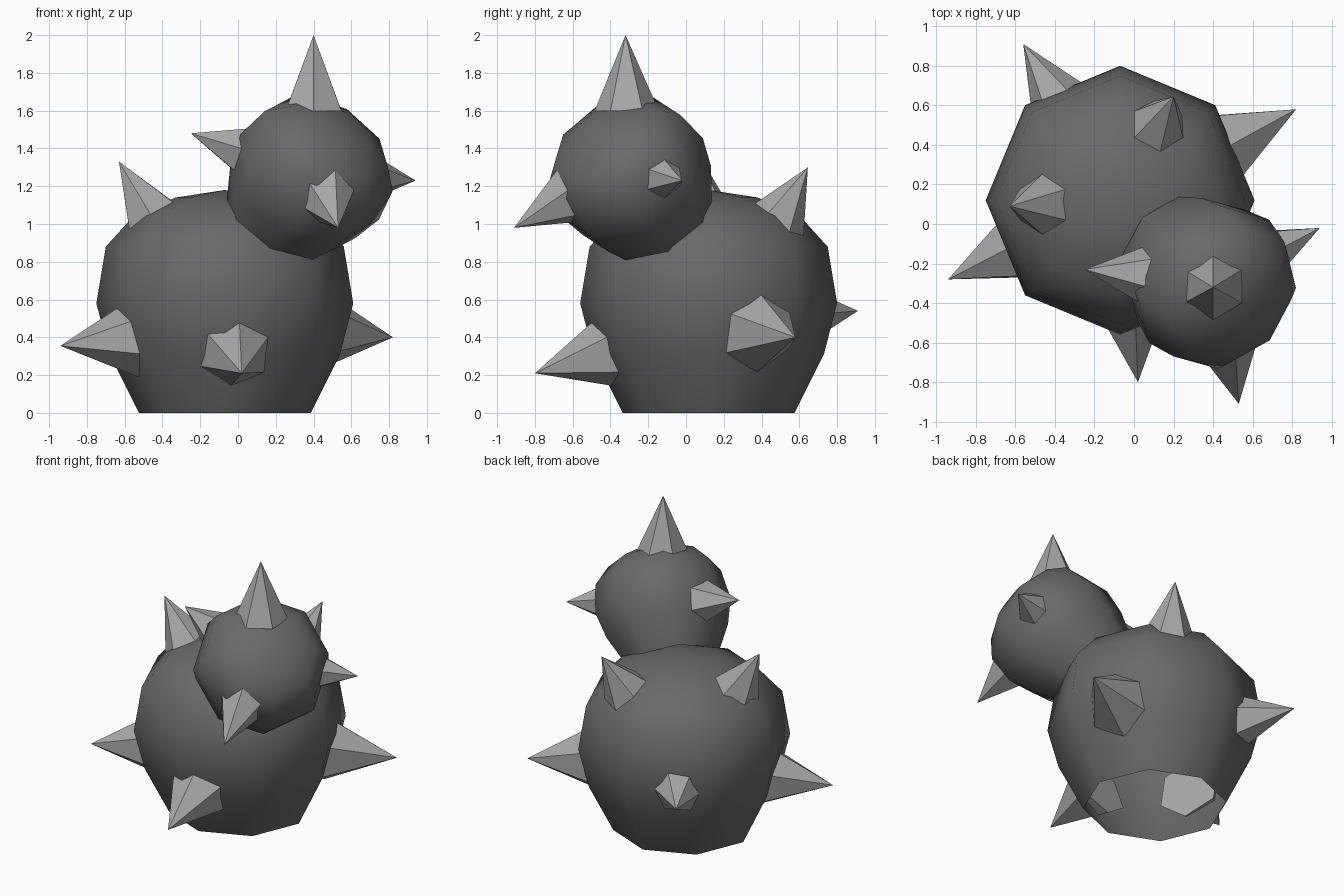
import bpy, bmesh, math
from mathutils import Vector, Matrix

if "Cube" in bpy.data.objects:
    bpy.data.objects.remove(bpy.data.objects["Cube"])


def material(name, v):
    m = bpy.data.materials.new(name)
    m.diffuse_color = (v, v, v, 1)
    m.use_nodes = True
    m.node_tree.nodes["Principled BSDF"].inputs["Base Color"].default_value = m.diffuse_color
    return m


DARK = material("dark grey", 0.14)
LIGHT = material("light grey", 0.39)
UP = Vector((0, 0, 1))


def finish(name, bm, mat, smooth):
    bmesh.ops.recalc_face_normals(bm, faces=bm.faces)
    me = bpy.data.meshes.new(name)
    bm.to_mesh(me)
    bm.free()
    me.materials.append(mat)
    for p in me.polygons:
        p.use_smooth = smooth
    ob = bpy.data.objects.new(name, me)
    bpy.context.collection.objects.link(ob)


# Eight-sided rounded lump, open at the bottom: (radius, height from widest ring)
PROFILE = [(0.455, -0.58), (0.61, -0.27), (0.68, 0.0), (0.63, 0.30),
           (0.48, 0.465), (0.26, 0.56)]


def lump(name, centre, axis, scale):
    bm = bmesh.new()
    rings = [[bm.verts.new((r * math.cos(i * math.pi / 4), r * math.sin(i * math.pi / 4), z))
              for i in range(8)] for r, z in PROFILE]
    top = bm.verts.new((0, 0, 0.60))
    for a, b in zip(rings, rings[1:]):
        for i in range(8):
            j = (i + 1) % 8
            bm.faces.new((a[i], a[j], b[j], b[i]))
    for i in range(8):
        bm.faces.new((rings[-1][i], rings[-1][(i + 1) % 8], top))
    rot = UP.rotation_difference(Vector(axis)).to_matrix().to_4x4()
    bm.transform(Matrix.Translation(centre) @ rot @ Matrix.Scale(scale, 4))
    # open shell: orient outward explicitly by the recalculation in finish
    finish(name, bm, DARK, True)


def spike(name, tip, target, length, radius):
    tip, target = Vector(tip), Vector(target)
    d = (tip - target).normalized()
    bm = bmesh.new()
    bmesh.ops.create_cone(bm, cap_ends=True, segments=6, radius1=radius, radius2=0, depth=length)
    rot = UP.rotation_difference(d).to_matrix().to_4x4()
    bm.transform(Matrix.Translation(tip - d * length / 2) @ rot)
    finish(name, bm, LIGHT, False)


# Large lower lump and smaller one leaning out to the front right
lump("body", (-0.07, 0.12, 0.58), (0, 0, 1), 1.0)
lump("head", (0.38, -0.29, 1.25), (0.52, -0.47, 0.71), 0.64)

# Spikes: tip, point they grow from, length, base radius
B = (-0.07, 0.12, 0.48)
H = (0.38, -0.29, 1.27)
SPIKES = [
    ("body_spike_left", (-0.94, -0.28, 0.355), (-0.07, 0.12, 0.44), 0.45, 0.215),
    ("body_spike_front", (0.02, -0.80, 0.21), B, 0.45, 0.215),
    ("body_spike_right", (0.82, 0.58, 0.40), B, 0.45, 0.22),
    ("body_spike_back", (-0.56, 0.91, 0.54), B, 0.38, 0.175),
    ("body_spike_upper_left", (-0.63, 0.09, 1.33), (-0.07, 0.12, 0.40), 0.38, 0.18),
    ("body_spike_upper_back", (0.20, 0.645, 1.30), (-0.07, 0.12, 0.38), 0.38, 0.18),
    ("head_spike_top", (0.40, -0.32, 2.0), (0.40, -0.31, 1.25), 0.40, 0.17),
    ("head_spike_left", (-0.25, -0.23, 1.48), H, 0.31, 0.145),
    ("head_spike_right", (0.94, -0.02, 1.23), H, 0.32, 0.15),
    ("head_spike_front", (0.53, -0.91, 0.98), (0.40, -0.32, 1.32), 0.40, 0.185),
]
for s in SPIKES:
    spike(*s)
